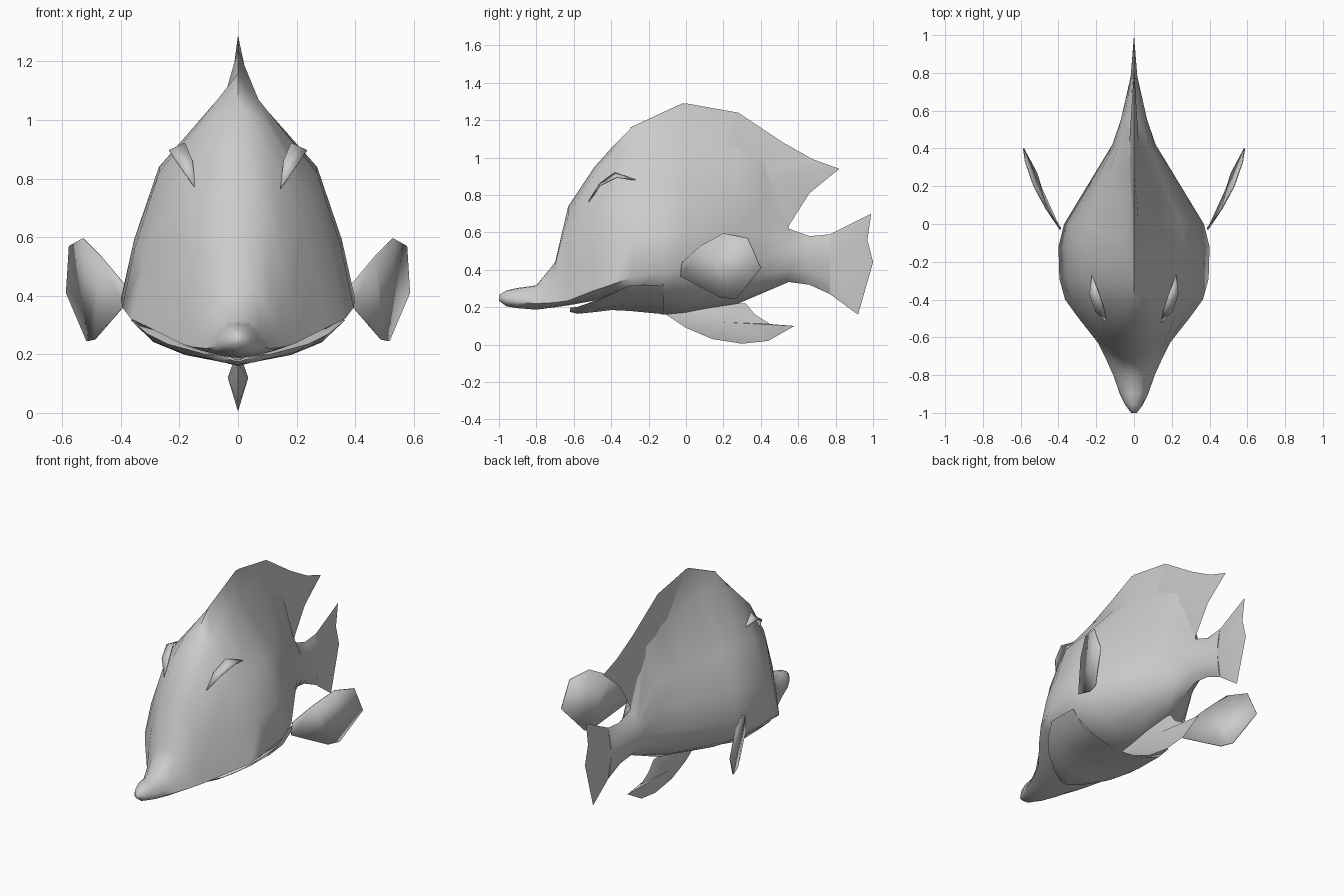
import bpy, math

skin = bpy.data.materials.new("grey skin")
skin.diffuse_color = (0.6, 0.6, 0.6, 1)


def make(name, verts, faces, angle=60):
    mesh = bpy.data.meshes.new(name)
    mesh.from_pydata(verts, [], faces)
    mesh.materials.append(skin)
    ob = bpy.data.objects.new(name, mesh)
    bpy.context.collection.objects.link(ob)
    bpy.ops.object.select_all(action='DESELECT')
    ob.select_set(True)
    bpy.context.view_layer.objects.active = ob
    bpy.ops.object.mode_set(mode='EDIT')
    bpy.ops.mesh.select_all(action='SELECT')
    bpy.ops.mesh.normals_make_consistent(inside=False)
    bpy.ops.object.mode_set(mode='OBJECT')
    bpy.ops.object.shade_smooth_by_angle(angle=math.radians(angle))
    return ob


def loft(name, sections):
    """Skin mirrored cross-sections: y, bottom, widest x/z, shoulder x/z, ridge x/z, top."""
    verts, faces = [], []
    for y, zb, w, zw, ws, zs, r, zr, zt in sections:
        h = zw - zb
        half = [(0.5 * w, zb + 0.22 * h), (0.8 * w, zb + 0.5 * h), (w, zw),
                (w + 0.35 * (ws - w), zw + 0.45 * (zs - zw)), (ws, zs), (r, zr)]
        ring = [(0, zb)] + half + [(0, zt)] + [(-x, z) for x, z in reversed(half)]
        verts += [(x, y, z) for x, z in ring]
    n = 14
    for i in range(len(sections) - 1):
        for j in range(n):
            k = (j + 1) % n
            faces.append((i * n + j, i * n + k, (i + 1) * n + k, (i + 1) * n + j))
    faces += [tuple(range(n)), tuple(range(len(verts) - n, len(verts)))]
    return make(name, verts, faces)


def lens_fin(name, outline, centre, t):
    """Upright fin, thickest at its centre and sharp at its rim."""
    n = len(outline)
    verts = [(0, y, z) for y, z in outline] + [(t, *centre), (-t, *centre)]
    faces = [(i, (i + 1) % n, n + s) for s in (0, 1) for i in range(n)]
    return make(name, verts, faces)


# Body with snout, forehead, back ridge and tail root
loft("body", [
    (-1.0, .235, .015, .245, .012, .255, .006, .262, .265),
    (-.96, .205, .045, .235, .04, .265, .02, .285, .29),
    (-.90, .195, .075, .225, .06, .275, .03, .30, .303),
    (-.80, .187, .11, .22, .075, .28, .04, .312, .317),
    (-.70, .20, .155, .225, .11, .34, .06, .425, .44),
    (-.63, .21, .19, .235, .16, .48, .10, .69, .74),
    (-.49, .235, .30, .29, .22, .68, .10, .91, .95),
    (-.40, .26, .365, .32, .24, .76, .09, 1.0, 1.05),
    (-.29, .20, .395, .36, .27, .82, .07, 1.07, 1.16),
    (-.12, .16, .40, .39, .27, .84, .04, 1.10, 1.24),
    (0.0, .17, .37, .42, .25, .83, .025, 1.10, 1.29),
    (.28, .22, .20, .45, .13, .80, .015, 1.05, 1.24),
    (.42, .28, .115, .46, .08, .75, .015, .98, 1.14),
    (.55, .335, .07, .47, .055, .55, .02, .60, .62),
    (.66, .32, .045, .45, .035, .52, .015, .56, .58),
    (.77, .27, .02, .43, .017, .50, .008, .55, .59),
])

# Lower jaw, flat on top and set just under the upper lip
jaw = [(-.62, .175, .04, .195), (-.58, .165, .11, .20), (-.48, .175, .24, .235),
       (-.40, .185, .31, .27), (-.30, .18, .365, .315), (-.12, .163, .36, .32)]
loft("lower_jaw", [(y, zb, w, zw, .85 * w, zw + .002, .4 * w, zw - .01, zw - .015)
                   for y, zb, w, zw in jaw])

# Upright fins
lens_fin("dorsal_fin", [(-.3, 1.16), (-.02, 1.29), (.28, 1.24), (.52, 1.08), (.68, .99),
                        (.82, .94), (.66, .81), (.54, .62), (.3, .5)], (.35, .9), .03)
lens_fin("tail_fin", [(.66, .58), (.77, .59), (.99, .70), (.97, .56), (1.0, .44),
                      (.92, .16), (.77, .27), (.66, .32)], (.75, .43), .02)
lens_fin("belly_fin", [(-.12, .17), (0, .09), (.14, .03), (.3, .005), (.44, .02), (.58, .10),
                       (.45, .11), (.37, .16), (.32, .22), (.1, .22)], (.2, .12), .035)

# Side fins and brows, one per side
fin = [(.39, -.03, .365), (.39, -.02, .44), (.465, .08, .53), (.53, .2, .595),
       (.575, .33, .57), (.585, .4, .41), (.515, .27, .245), (.49, .19, .25)]
brow = [(.145, -.52, .765), (.155, -.46, .86), (.18, -.38, .92), (.222, -.27, .88),
        (.235, -.37, .895), (.205, -.46, .85)]
for side, s in (("right", 1), ("left", -1)):
    ob = make(side + "_side_fin", [(s * x, y, z) for x, y, z in fin],
              [(0, 1, 2, 7), (2, 3, 6, 7), (3, 4, 5, 6)])
    solid = ob.modifiers.new("thickness", 'SOLIDIFY')
    solid.thickness, solid.offset = .006, 0
    ob = make(side + "_brow", [(s * x, y, z) for x, y, z in brow],
              [(0, 1, 5), (1, 2, 4, 5), (2, 3, 4)])
    solid = ob.modifiers.new("thickness", 'SOLIDIFY')
    solid.thickness, solid.offset = .006, 0
